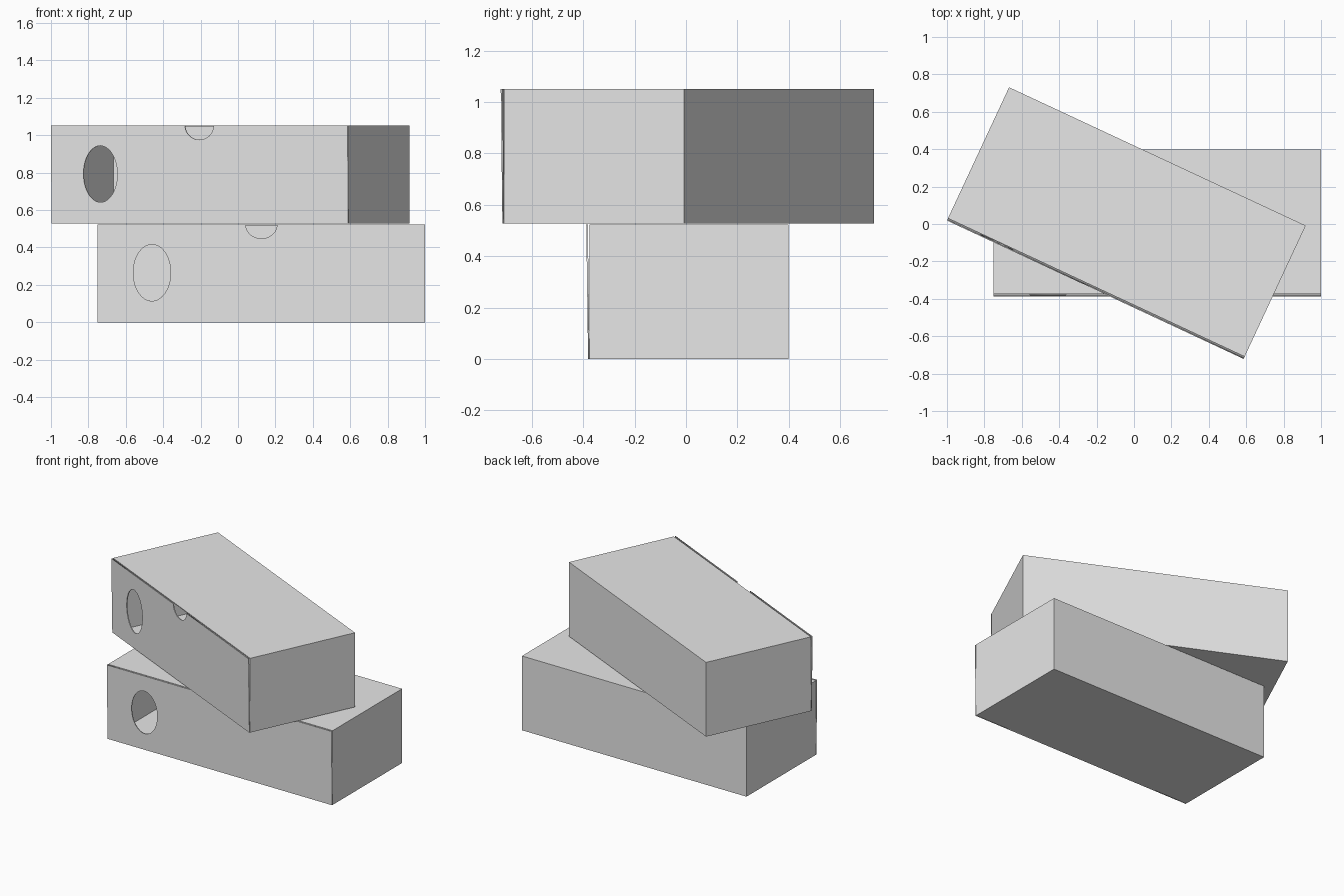
import bpy, bmesh, math
from mathutils import Matrix

cube = bpy.data.objects.get("Cube")
if cube:
    bpy.data.objects.remove(cube, do_unlink=True)

LENGTH, DEPTH, HEIGHT = 1.75, 0.786, 0.523
WALL = 0.006

card = bpy.data.materials.new("plain grey card")
card.use_nodes = True
card.diffuse_color = (0.8, 0.8, 0.8, 1)
card.node_tree.nodes["Principled BSDF"].inputs["Base Color"].default_value = (0.8, 0.8, 0.8, 1)


def link(name, data, matrix):
    obj = bpy.data.objects.new(name, data)
    bpy.context.scene.collection.objects.link(obj)
    data.materials.append(card)
    obj.matrix_world = matrix
    return obj


def box_shell(name, matrix):
    """Hollow box, open at the front, with thin walls."""
    y0, y1 = -DEPTH / 2 + 0.013, DEPTH / 2
    bm = bmesh.new()
    place = Matrix.Translation((0, (y0 + y1) / 2, HEIGHT / 2)) @ Matrix.Diagonal((LENGTH, y1 - y0, HEIGHT, 1))
    bmesh.ops.create_cube(bm, size=1, matrix=place)
    front = [f for f in bm.faces if f.normal.y < -0.9]
    bmesh.ops.delete(bm, geom=front, context='FACES_ONLY')
    mesh = bpy.data.meshes.new(name)
    bm.to_mesh(mesh)
    bm.free()
    shell = link(name, mesh, matrix)
    solid = shell.modifiers.new("walls", 'SOLIDIFY')
    solid.thickness = WALL
    solid.offset = -1
    solid.use_even_offset = True


def arc(cx, cy, rx, ry, start, end, steps):
    angles = [start + (end - start) * i / steps for i in range(steps + 1)]
    return [(cx + rx * math.cos(a), cy + ry * math.sin(a)) for a in angles]


def front_flap(name, matrix):
    """Thin front panel with an oval hole and a thumb notch, leaning out a little."""
    half = LENGTH / 2
    outline = [(-half, HEIGHT), (-half, 0), (half, 0), (half, HEIGHT)]
    outline += arc(0, HEIGHT, 0.084, 0.075, 0, -math.pi, 24)
    hole = arc(-0.585, 0.265, 0.1, 0.151, 0, 2 * math.pi, 48)[:-1]
    curve = bpy.data.curves.new(name, 'CURVE')
    curve.dimensions = '2D'
    curve.fill_mode = 'BOTH'
    curve.extrude = WALL / 2
    for points in (outline, hole):
        spline = curve.splines.new('POLY')
        spline.points.add(len(points) - 1)
        for p, (x, y) in zip(spline.points, points):
            p.co = (x, y, 0, 1)
        spline.use_cyclic_u = True
    lean = Matrix.Rotation(math.radians(90.8), 4, 'X')
    flap = link(name, curve, matrix @ Matrix.Translation((0, -DEPTH / 2 + 0.01, 0)) @ lean)
    bpy.ops.object.select_all(action='DESELECT')
    flap.select_set(True)
    bpy.context.view_layer.objects.active = flap
    bpy.ops.object.convert(target='MESH')


# Two identical boxes, the upper one turned
lower = Matrix.Translation((0.125, 0.005, 0))
upper = Matrix.Translation((-0.041, 0.005, 0.528)) @ Matrix.Rotation(math.radians(-25), 4, 'Z')
for label, matrix in (("lower", lower), ("upper", upper)):
    box_shell(label + "_box_shell", matrix)
    front_flap(label + "_box_front", matrix)
